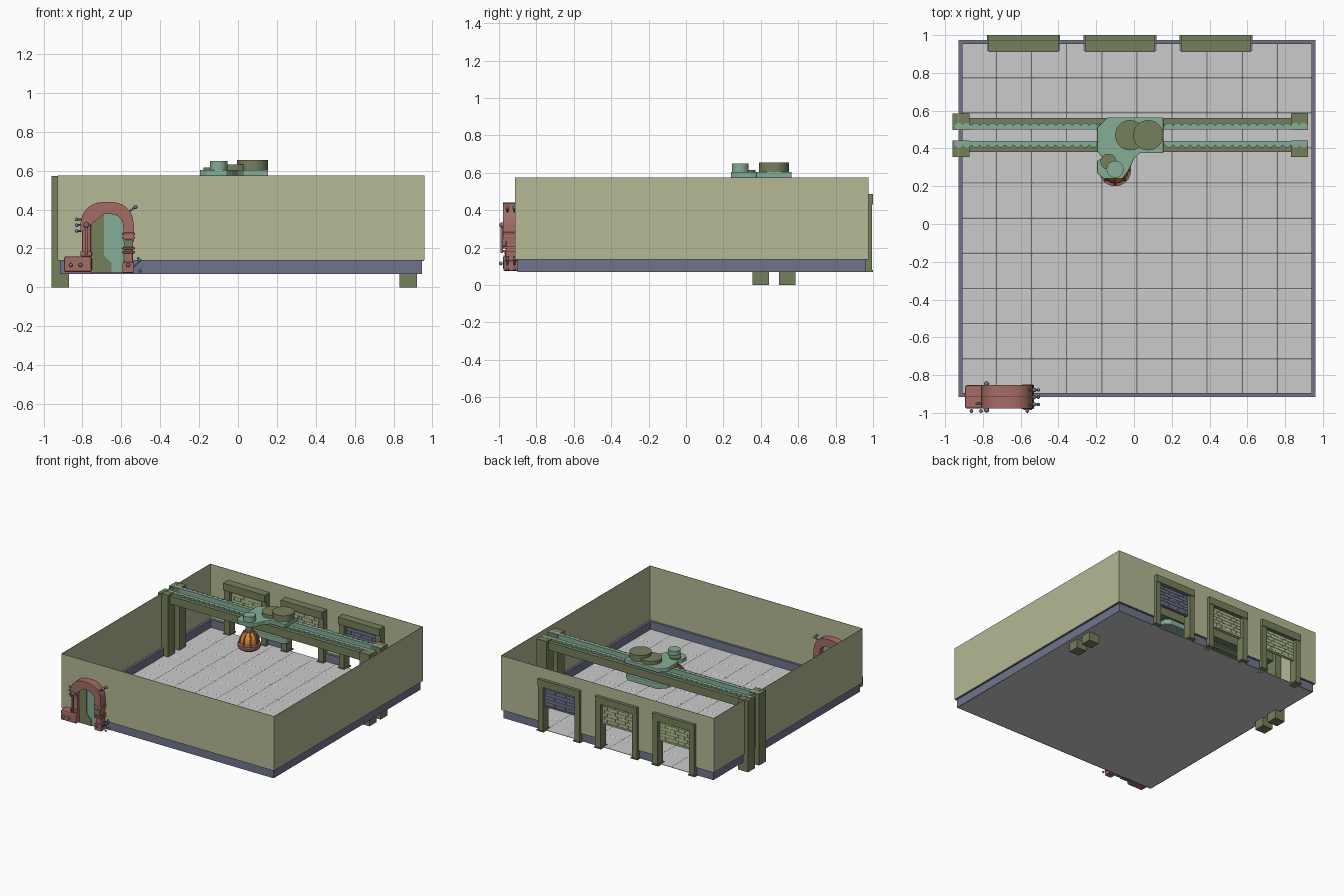
import bpy, bmesh, math
from math import sin, cos, pi
from mathutils import Matrix, Vector

if "Cube" in bpy.data.objects:
    bpy.data.objects.remove(bpy.data.objects["Cube"])


def mat(name, *c):
    m = bpy.data.materials.new(name)
    m.diffuse_color = (*c, 1)
    m.use_nodes = True
    m.node_tree.nodes["Principled BSDF"].inputs["Base Color"].default_value = m.diffuse_color
    return m


TAN = mat("wall_tan", .46, .48, .30)
OLIVE = mat("olive", .18, .215, .11)
TEAL = mat("teal", .24, .42, .31)
BLUE = mat("slate_blue", .16, .175, .26)
RED = mat("rust_red", .38, .15, .13)
ORANGE = mat("orange", .75, .27, .03)
LIME = mat("pale_green", .45, .55, .28)


def finish(name, bm, m=None, bevel=0, smooth=False):
    bmesh.ops.recalc_face_normals(bm, faces=bm.faces)
    me = bpy.data.meshes.new(name)
    bm.to_mesh(me)
    bm.free()
    ob = bpy.data.objects.new(name, me)
    bpy.context.collection.objects.link(ob)
    if m:
        me.materials.append(m)
    if bevel:
        b = ob.modifiers.new("bevel", "BEVEL")
        b.width, b.segments = bevel, 2
    if smooth:
        bpy.context.view_layer.objects.active = ob
        ob.select_set(True)
        bpy.ops.object.shade_smooth_by_angle()
        ob.select_set(False)
    return ob


def add_box(bm, x0, x1, y0, y1, z0, z1):
    M = Matrix.Translation(((x0+x1)/2, (y0+y1)/2, (z0+z1)/2)) @ Matrix.Diagonal((x1-x0, y1-y0, z1-z0, 1))
    bmesh.ops.create_cube(bm, size=1, matrix=M)


def boxes(name, dims, m=None, bevel=0):
    bm = bmesh.new()
    for d in dims:
        add_box(bm, *d)
    return finish(name, bm, m, bevel)


def prism(name, pts, a, b, m, axis='z', bevel=0, smooth=False):
    bm = bmesh.new()
    f = bm.faces.new([bm.verts.new((u, v, a) if axis == 'z' else (u, a, v)) for u, v in pts])
    ext = bmesh.ops.extrude_face_region(bm, geom=[f])
    d = Vector((0, 0, b-a)) if axis == 'z' else Vector((0, b-a, 0))
    bmesh.ops.translate(bm, vec=d, verts=[v for v in ext['geom'] if isinstance(v, bmesh.types.BMVert)])
    return finish(name, bm, m, bevel, smooth)


def lathe(name, x, y, prof, m, n=32):
    bm = bmesh.new()
    vs = [bm.verts.new((x+r, y, z)) for r, z in prof]
    es = [bm.edges.new(p) for p in zip(vs, vs[1:])]
    bmesh.ops.spin(bm, geom=vs+es, cent=(x, y, 0), axis=(0, 0, 1), angle=2*pi, steps=n)
    bmesh.ops.remove_doubles(bm, verts=bm.verts, dist=1e-5)
    return finish(name, bm, m, 0, True)


def cyl(name, x, y, r, z0, z1, m):
    return lathe(name, x, y, [(0, z0), (r, z0), (r, z1), (0, z1)], m)


def tube(name, pts, r, m):
    cu = bpy.data.curves.new(name, 'CURVE')
    cu.dimensions, cu.bevel_depth, cu.bevel_resolution, cu.use_fill_caps = '3D', r, 2, True
    s = cu.splines.new('POLY')
    s.points.add(len(pts)-1)
    for p, c in zip(s.points, pts):
        p.co = (*c, 1)
    ob = bpy.data.objects.new(name, cu)
    bpy.context.collection.objects.link(ob)
    cu.materials.append(m)


def ball(name, c, r, m):
    bm = bmesh.new()
    bmesh.ops.create_uvsphere(bm, u_segments=12, v_segments=8, radius=r, matrix=Matrix.Translation(c))
    finish(name, bm, m, 0, True)


# tiled floor
CX, CY, H = .0155, .03, .93
boxes("floor_slab", [(CX-H, CX+H, CY-H, CY+H, .07, .074)])
bm = bmesh.new()
bmesh.ops.create_grid(bm, x_segments=10, y_segments=10, size=H, matrix=Matrix.Translation((CX, CY, .0745)))
bmesh.ops.inset_individual(bm, faces=bm.faces[:], thickness=.006, depth=.002)
finish("floor_tiles", bm)

# walls and baseboards; the back wall has three openings
DOORS = [(-.77, -.40), (-.26, .11), (.25, .62)]
solid_x = [(-1, -.75), (-.42, -.24), (.09, .27), (.60, 1.1)]


def ring(h0, h1, z0, z1):
    d = [(CX-h1, CX+h1, CY-h1, CY-h0, z0, z1)]
    d += [(CX+min(s*h0, s*h1), CX+max(s*h0, s*h1), CY-h1, CY+h1, z0, z1) for s in (-1, 1)]
    d += [(max(a, CX-h1), min(b, CX+h1), CY+h0, CY+h1, z0, z1) for a, b in solid_x]
    return d


boxes("walls", ring(.942, .945, .14, .575) + [(a, b, CY+.942, CY+.945, .46, .575) for a, b in DOORS], TAN)
boxes("baseboards", ring(.924, .932, .07, .14) + ring(.924, .942, .136, .14), BLUE)

# three loading doors with brick-patterned shutters
for i, ((a, b), m, cols) in enumerate(zip(DOORS, (LIME, TAN, BLUE), (5, 6, 3))):
    boxes(f"door_frame_{i}", [(a, a+.045, .925, .995, .07, .44), (b-.045, b, .925, .995, .07, .44),
                              (a, b, .91, 1.0, .43, .487),
                              (a-.008, a+.053, .915, 1.0, .07, .08), (b-.053, b+.008, .915, 1.0, .07, .08)], OLIVE)
    x0, x1, z0, z1 = a+.045, b-.045, .265, .43
    d = [(x0, x1, .955, .967, z0, z1), (x0, x1, .948, .974, z0, z0+.012)]
    rows, w = 6, (x1-x0)/cols
    h = (z1-z0-.014)/rows
    for r in range(rows):
        for c in range(cols+1):
            p, q = x0+(c-.5*(r % 2))*w, x0+(c+1-.5*(r % 2))*w
            p, q = max(p, x0)+.003, min(q, x1)-.003
            if q-p > .01:
                d.append((p, q, .952, .970, z0+.014+r*h+.002, z0+.014+(r+1)*h-.002))
    boxes(f"shutter_{i}", d, m)

# gantry: posts, beams and toothed racks
YM = .47
for s, side in ((-1, "front"), (1, "back")):
    def yy(p, q): return (min(YM+s*p, YM+s*q), max(YM+s*p, YM+s*q))
    boxes(f"gantry_posts_{side}", [(x, x+.09, *yy(.027, .115), 0, .572) for x in (-.96, .83)], OLIVE)
    boxes(f"gantry_beam_{side}", [(-.93, .89, *yy(.055, .09), .495, .558),
                                  (-.93, .89, *yy(.03, .085), .495, .507)], OLIVE)
    n = 42
    step = 1.87/n
    pts = [(-.95, YM+s*.03), (.92, YM+s*.03)]
    for k in range(n, 0, -1):
        x = -.95+k*step
        pts += [(x, YM+s*.052), (x-step*.3, YM+s*.064), (x-step*.7, YM+s*.064)]
    pts.append((-.95, YM+s*.052))
    prism(f"gantry_rack_{side}", pts, .535, .574, TEAL)

# trolley: two plates around the beams, with pulleys and drums on top
head = [(.155, .375), (.155, .565), (-.14, .565), (-.195, .51), (-.195, .385)]
arm = [(-.165, .35), (-.195, .335), (-.195, .27), (-.16, .24), (-.06, .24), (-.03, .28), (0, .345), (.03, .375)]
prism("trolley_top_plate", head+arm, .574, .605, TEAL, bevel=.004)
prism("trolley_lower_plate", [(.155, .40), (.155, .54), (.12, .565), (-.14, .565), (-.195, .51), (-.195, .40),
                              (-.16, .375), (.12, .375)], .44, .485, TEAL, bevel=.006)
boxes("trolley_core", [(-.13, .11, .445, .495, .48, .58)], TEAL)
cyl("drum_large", .075, .47, .08, .60, .655, OLIVE)
cyl("drum_wide", -.02, .47, .08, .60, .633, OLIVE)
cyl("idler_drum", -.135, .33, .042, .60, .616, OLIVE)
cyl("winch_drum", -.1, .29, .045, .60, .65, TEAL)

# hanging lamp-like grab
GX, GY, R = -.1, .285, .066
cyl("grab_hub", GX, GY, .028, .515, .576, OLIVE)
lathe("grab_core", GX, GY, [(R*cos(t), .445+.08*sin(t)) for t in [k*pi/16 for k in range(9)]], ORANGE)
lathe("grab_base", GX, GY, [(0, .375), (.055, .375), (.078, .39), (.085, .405), (.085, .425), (.07, .43),
                            (.066, .445), (0, .445)], RED)
for k in range(8):
    a = k*pi/4
    tube(f"grab_rib_{k}", [(GX+.073*cos(t)*cos(a), GY+.073*cos(t)*sin(a), .43+.1*sin(t))
                           for t in [j*pi/14 for j in range(8)]], .006, RED)

# entrance arch
AX, AZ = -.6725, .30


def arc(r, h, n=20):
    out = []
    for k in range(n+1):
        c, s = cos(pi*k/n), sin(pi*k/n)
        out.append((AX+r*math.copysign(abs(c)**.8, c), AZ+h*abs(s)**.8))
    return out


outer = [(AX+.137, .235)]+arc(.137, .14)+[(AX-.137, .335)]
inner = [(AX-.083, .335)]+arc(.083, .078)[::-1]+[(AX+.083, .235)]
prism("entrance_arch", outer+inner, -.978, -.853, RED, 'y', .012, True)
boxes("entrance_base_box", [(-.895, -.752, -.978, -.853, .078, .16)], RED, .012)
boxes("entrance_left_column", [(-.803, -.757, -.955, -.876, .15, .34)], RED, .008)
boxes("entrance_right_column", [(-.585, -.54, -.965, -.866, .075, .25)], RED, .008)
boxes("entrance_column_collars", [(-.596, -.53, -.98, -.851, z, z+.012) for z in (.175, .195, .25, .27)]
      + [(-.595, -.535, -.975, -.856, .075, .13), (-.81, -.752, -.97, -.86, .16, .185)], RED, .004)
boxes("column_control_box", [(-.587, -.54, -.985, -.96, .207, .245)], OLIVE, .004)

# zigzag door leaves filling the arch
top = arc(.085, .08)
split = [(-.69, .165), (-.65, .125), (-.65, .076)]
prism("door_leaf_right", [(AX+.085, .076)]+[p for p in top if p[0] > -.69]+[(-.69, .376)]+split,
      -.932, -.895, TEAL, 'y')
prism("door_leaf_left", [(-.69, .376)]+[p for p in top if p[0] < -.69]+[(AX-.085, .076)]+split[::-1],
      -.938, -.89, OLIVE, 'y')

# studs, levers and side rods on the entrance
for y in (-.985, -.846):
    tube("arch_side_rod", [(-.78, y, .17), (-.78, y, .32)], .007, RED)
    ball("arch_rod_cap", (-.78, y, .32), .014, BLUE)
for z in (.29, .32, .35):
    tube("left_stud", [(-.80, -.95, z), (-.83, -.95, z)], .005, BLUE)
    ball("left_stud_knob", (-.83, -.95, z), .009, BLUE)
for k in range(3):
    y = -.955+.038*k
    tube("upper_lever", [(-.56, y, .39), (-.53, y, .412)], .005, BLUE)
    ball("upper_lever_knob", (-.528, y, .413), .011, BLUE)
    tube("lower_lever", [(-.54, y, .105), (-.51, y, .13), (-.515, y, .155)], .005, BLUE)
    ball("lower_lever_knob", (-.506, y, .14), .009, BLUE)
    ball("lower_foot_knob", (-.506, y, .085), .009, BLUE)
for x in (-.86, -.81, -.565):
    ball("front_rivet", (x, -.99, .115), .01, BLUE)
